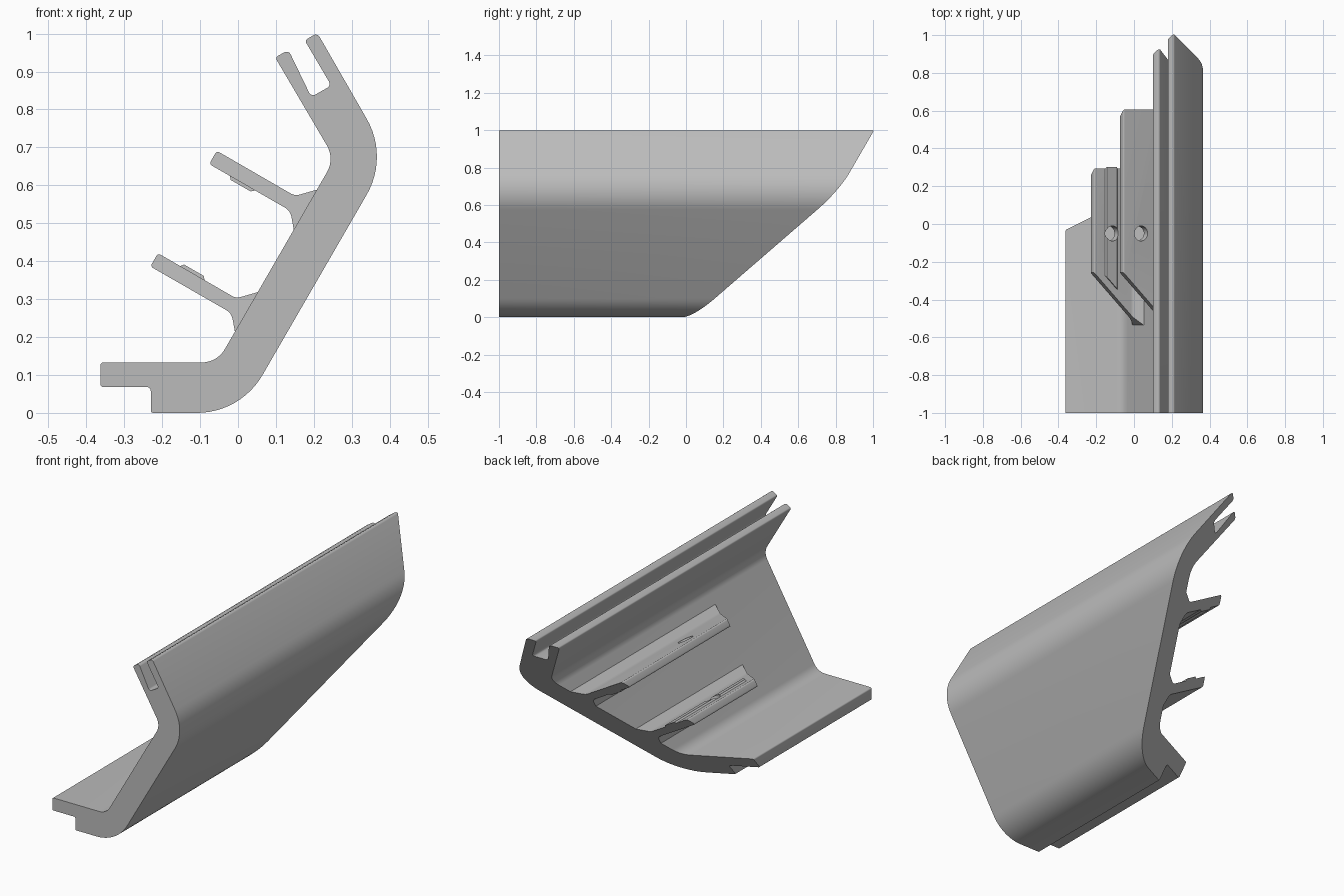
import bpy, math
from mathutils import Vector

if "Cube" in bpy.data.objects:
    bpy.data.objects.remove(bpy.data.objects["Cube"])

grey = bpy.data.materials.new("plain_grey")
grey.use_nodes = True
GREY = (0.5, 0.5, 0.5, 1)
grey.diffuse_color = GREY
grey.node_tree.nodes["Principled BSDF"].inputs["Base Color"].default_value = GREY


def rounded(corners):
    """Turn (x, z, radius) corners into an outline with arcs at the corners."""
    out = []
    for i, (x, z, r) in enumerate(corners):
        p = Vector((x, z))
        if r == 0:
            out.append(p)
            continue
        a = (Vector(corners[i - 1][:2]) - p).normalized()
        b = (Vector(corners[(i + 1) % len(corners)][:2]) - p).normalized()
        half = a.angle(b) / 2
        centre = p + (a + b).normalized() * (r / math.sin(half))
        start = p + a * (r / math.tan(half)) - centre
        turn = start.angle_signed(p + b * (r / math.tan(half)) - centre)
        steps = 12 if r > 0.05 else 5
        for k in range(steps + 1):
            t = -turn * k / steps
            c, s = math.cos(t), math.sin(t)
            out.append(centre + Vector((start.x * c - start.y * s,
                                        start.x * s + start.y * c)))
    return out


def back_cut(p):
    """Mitred back end, at 45 degrees to the wall."""
    return 0.035 + 0.5 * p.x + 0.866 * p.y


def extrude(name, outline, front):
    """Sweep an outline along y between a front rule and the mitred back."""
    n = len(outline)
    verts = [(p.x, front(p), p.y) for p in outline]
    verts += [(p.x, back_cut(p), p.y) for p in outline]
    faces = [tuple(range(n)), tuple(reversed(range(n, 2 * n)))]
    faces += [(i, i + n, (i + 1) % n + n, (i + 1) % n) for i in range(n)]
    mesh = bpy.data.meshes.new(name)
    mesh.from_pydata(verts, [], faces)
    mesh.materials.append(grey)
    obj = bpy.data.objects.new(name, mesh)
    bpy.context.collection.objects.link(obj)
    bpy.ops.object.select_all(action='DESELECT')
    bpy.context.view_layer.objects.active = obj
    obj.select_set(True)
    bpy.ops.object.mode_set(mode='EDIT')
    bpy.ops.mesh.select_all(action='SELECT')
    bpy.ops.mesh.normals_make_consistent(inside=False)
    bpy.ops.object.mode_set(mode='OBJECT')
    return obj


def finish(obj, cutter=None):
    """Drill the part if asked, then smooth its curved faces."""
    bpy.ops.object.select_all(action='DESELECT')
    bpy.context.view_layer.objects.active = obj
    obj.select_set(True)
    if cutter:
        mod = obj.modifiers.new("bolt_hole", 'BOOLEAN')
        mod.operation = 'DIFFERENCE'
        mod.solver = 'EXACT'
        mod.object = cutter
        bpy.ops.object.modifier_apply(modifier=mod.name)
    bpy.ops.object.shade_smooth_by_angle(angle=math.radians(25))


# Bent wall with a stepped foot and a forked top
wall = rounded([
    (-0.363, 0.133, 0.008), (-0.363, 0.068, 0.008), (-0.23, 0.068, 0.01),
    (-0.23, 0, 0.006), (0.007, 0, 0.2), (0.397, 0.675, 0.2),
    (0.209, 1.002, 0.012), (0.176, 0.982, 0.008),
    (0.246, 0.863, 0.012), (0.193, 0.833, 0.012),
    (0.133, 0.957, 0.012), (0.098, 0.937, 0.008),
    (0.255, 0.67, 0.07), (-0.055, 0.133, 0.07)])
finish(extrude("bent_wall", wall, lambda p: -1))

# Drill along the shared axis of the bolt holes
axis = Vector((0.5, 0, 0.866))
bpy.ops.mesh.primitive_cylinder_add(
    vertices=40, radius=0.04, depth=0.6, location=(-0.048, -0.05, 0.489),
    rotation=axis.to_track_quat('Z', 'Y').to_euler())
drill = bpy.context.object
drill.name = "bolt_hole_cutter"
drill.hide_render = True


def across(p):
    """Distance outward from the wall, along a rib."""
    return -0.866 * p.x + 0.5 * p.y


# Two ribs, the lower one a shifted copy of the upper one
rib = rounded([
    (-0.056, 0.691, 0.008), (-0.076, 0.656, 0.008), (0.138, 0.533, 0.035),
    (0.147, 0.483, 0), (0.155, 0.483, 0), (0.215, 0.588, 0),
    (0.206, 0.588, 0), (0.15, 0.572, 0.03)])
shift = Vector((-0.155, -0.27))
for name, move in (("upper_rib", Vector((0, 0))), ("lower_rib", shift)):
    obj = extrude(name, [p + move for p in rib], lambda p: across(p) - 0.65)
    finish(obj, drill)

# Thin raised pads around the bolt holes
lower_pad = [(-0.155, 0.386), (-0.142, 0.391), (-0.09, 0.361), (-0.088, 0.348)]
upper_pad = [(-0.022, 0.627), (-0.019, 0.614), (0.033, 0.584), (0.05, 0.587)]
for name, pts in (("lower_pad", lower_pad), ("upper_pad", upper_pad)):
    obj = extrude(name, [Vector(p) for p in pts], lambda p: across(p) - 0.6)
    finish(obj, drill)

bpy.data.objects.remove(drill)
